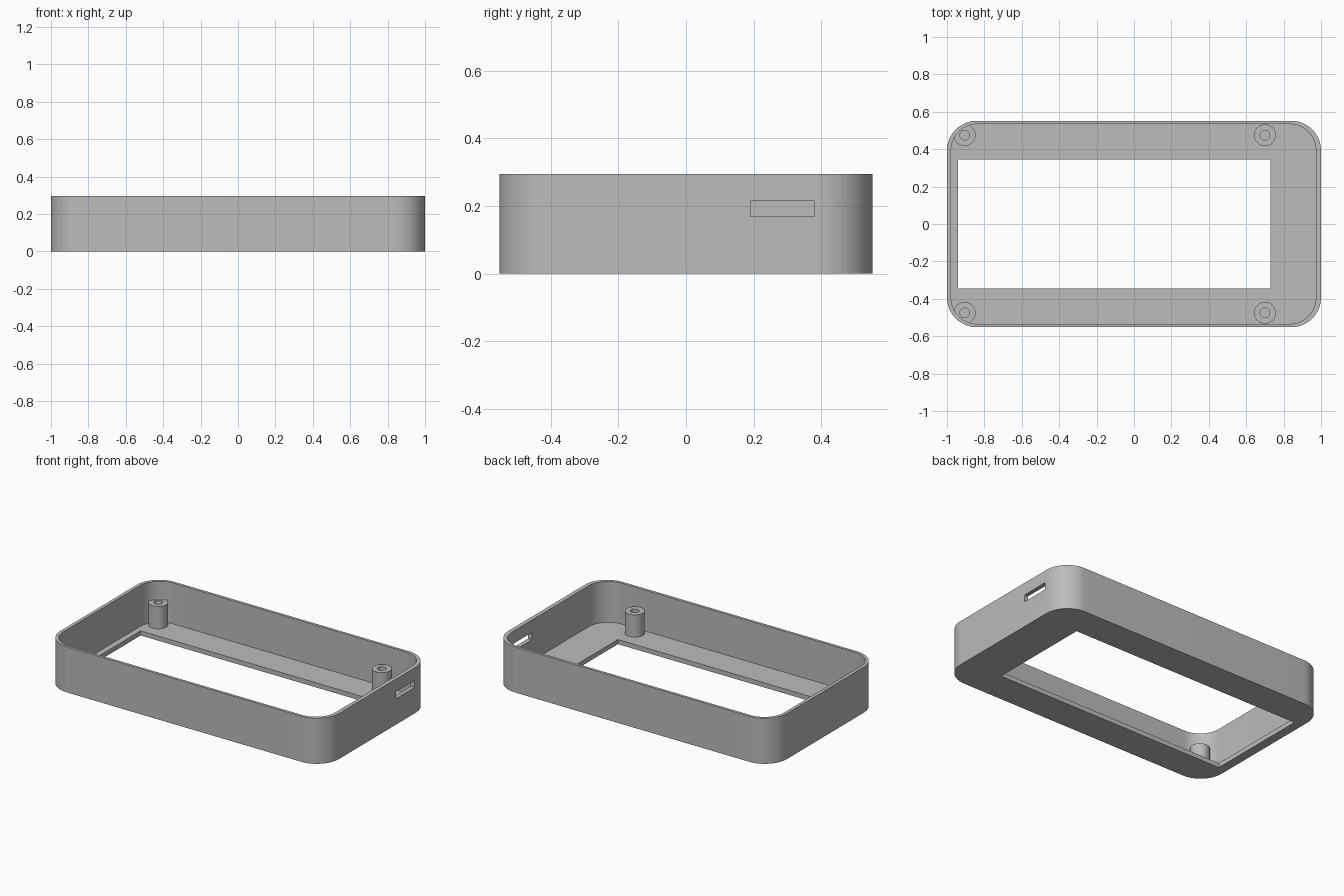
import bpy, bmesh
from math import cos, sin, pi, radians

cube = bpy.data.objects.get("Cube")
if cube:
    bpy.data.objects.remove(cube, do_unlink=True)

HEIGHT, FLOOR, POST_TOP = 0.295, 0.03, 0.175

# One plain grey plastic
grey = bpy.data.materials.new("grey_plastic")
grey.use_nodes = True
grey.diffuse_color = (0.5, 0.5, 0.5, 1)
grey.node_tree.nodes["Principled BSDF"].inputs["Base Color"].default_value = (0.5, 0.5, 0.5, 1)


def prism(name, outline, z0, z1):
    """Extrude a closed outline from z0 up to z1."""
    bm = bmesh.new()
    base = bm.faces.new([bm.verts.new((x, y, z0)) for x, y in outline])
    top = bmesh.ops.extrude_face_region(bm, geom=[base])["geom"]
    bmesh.ops.translate(bm, vec=(0, 0, z1 - z0),
                        verts=[v for v in top if isinstance(v, bmesh.types.BMVert)])
    bmesh.ops.recalc_face_normals(bm, faces=bm.faces)
    mesh = bpy.data.meshes.new(name)
    bm.to_mesh(mesh)
    bm.free()
    mesh.materials.append(grey)
    obj = bpy.data.objects.new(name, mesh)
    bpy.context.collection.objects.link(obj)
    return obj


def arc(cx, cy, r, start, sweep, steps):
    return [(cx + r * cos(start + sweep * i / steps),
             cy + r * sin(start + sweep * i / steps)) for i in range(steps)]


def rounded(x0, x1, y0, y1, r):
    points = []
    corners = [(x1 - r, y1 - r), (x0 + r, y1 - r), (x0 + r, y0 + r), (x1 - r, y0 + r)]
    for k, (cx, cy) in enumerate(corners):
        points += arc(cx, cy, r, k * pi / 2, pi / 2, 16)
        points.append((cx + r * cos((k + 1) * pi / 2), cy + r * sin((k + 1) * pi / 2)))
    return points


def box(x0, x1, y0, y1):
    return [(x0, y0), (x1, y0), (x1, y1), (x0, y1)]


def cut(obj, tool, operation="DIFFERENCE"):
    """Apply a boolean and discard its tool."""
    tool.hide_render = True
    mod = obj.modifiers.new("cut", "BOOLEAN")
    mod.object, mod.operation, mod.solver = tool, operation, "EXACT"
    bpy.context.view_layer.objects.active = obj
    bpy.ops.object.modifier_apply(modifier=mod.name)
    bpy.data.objects.remove(tool, do_unlink=True)


# Open tray with rounded corners
case = prism("case_shell", rounded(-1, 1, -0.552, 0.552, 0.16), 0, HEIGHT)
cut(case, prism("cavity", rounded(-0.978, 0.973, -0.534, 0.534, 0.14), FLOOR, HEIGHT + 0.1))

# Screen window through the floor
cut(case, prism("window", box(-0.94, 0.73, -0.345, 0.345), -0.1, FLOOR + 0.05))

# Connector slot through the end wall
cut(case, prism("slot", box(0.9, 1.1, 0.19, 0.38), 0.168, 0.214))

# Hollow screw posts, kept within the rounded walls
parts = [case]
for side, y in (("front", -0.475), ("back", 0.475)):
    for end, x in (("right", -0.905), ("left", 0.7)):
        post = prism(f"screw_post_{side}_{end}", arc(x, y, 0.058, 0, 2 * pi, 32),
                     FLOOR - 0.005, POST_TOP)
        cut(post, prism("bore", arc(x, y, 0.026, 0, 2 * pi, 24), FLOOR, POST_TOP + 0.1))
        cut(post, prism("limit", rounded(-0.99, 0.99, -0.543, 0.543, 0.15), 0, HEIGHT),
            "INTERSECT")
        parts.append(post)

# Smooth curved walls, crisp edges
bpy.ops.object.select_all(action="DESELECT")
for part in parts:
    part.select_set(True)
bpy.context.view_layer.objects.active = case
bpy.ops.object.shade_smooth_by_angle(angle=radians(30))
